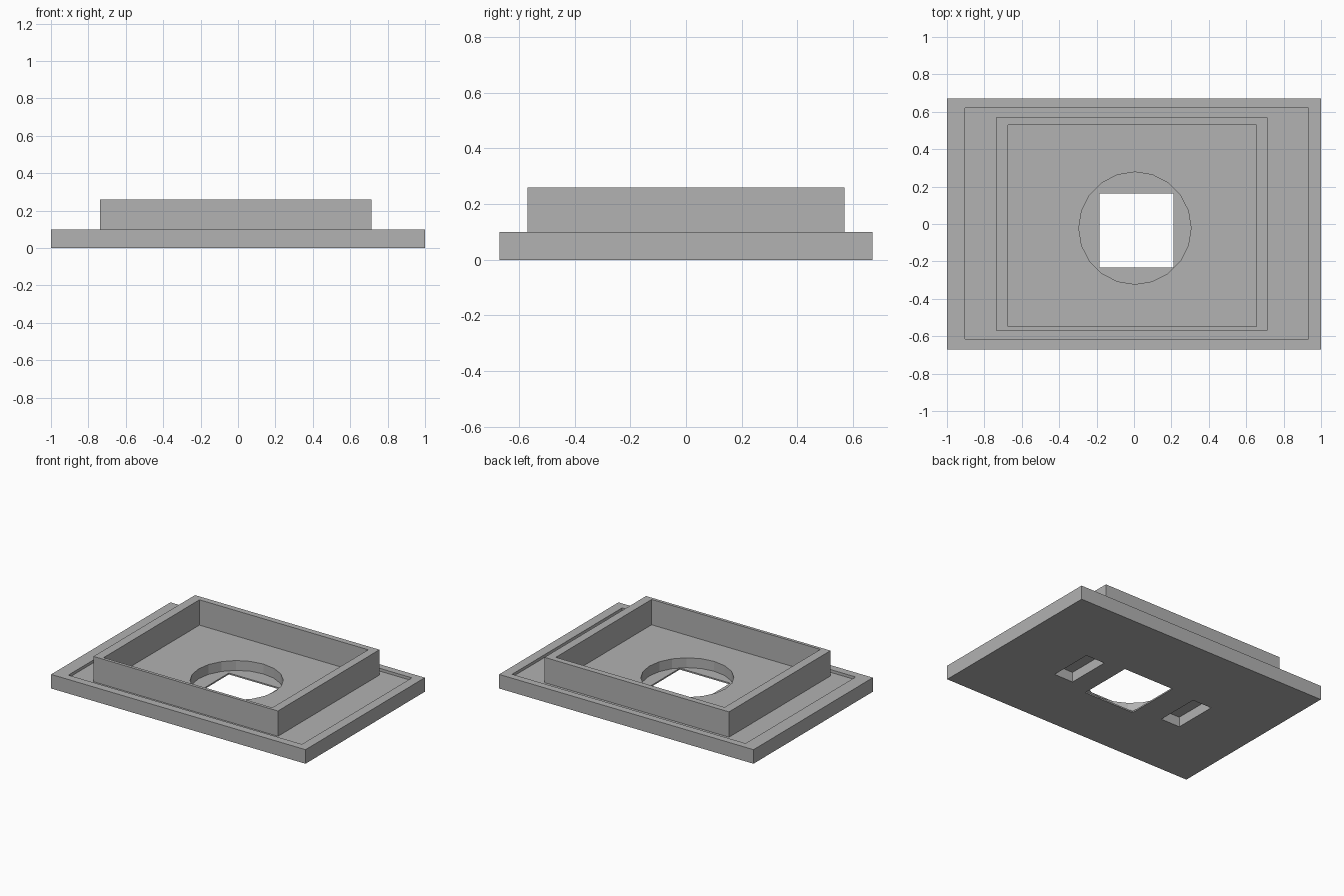
import bpy
import bmesh

default_cube = bpy.data.objects.get("Cube")
if default_cube:
    bpy.data.objects.remove(default_cube, do_unlink=True)

# Single grey material
grey = bpy.data.materials.new("plain_grey")
grey.use_nodes = True
colour = (0.445, 0.445, 0.445, 1)
grey.diffuse_color = colour
grey.node_tree.nodes["Principled BSDF"].inputs["Base Color"].default_value = colour


def finish(name, bm):
    mesh = bpy.data.meshes.new(name)
    bm.to_mesh(mesh)
    bm.free()
    mesh.materials.append(grey)
    obj = bpy.data.objects.new(name, mesh)
    bpy.context.collection.objects.link(obj)
    return obj


def box(name, x, y, z):
    """Box spanning the given (low, high) ranges."""
    bm = bmesh.new()
    bmesh.ops.create_cube(bm, size=1)
    for v in bm.verts:
        v.co = [r[0] if c < 0 else r[1] for c, r in zip(v.co, (x, y, z))]
    return finish(name, bm)


def disc(name, x, y, radius, z, sides):
    bm = bmesh.new()
    bmesh.ops.create_cone(bm, cap_ends=True, segments=sides, radius1=radius,
                          radius2=radius, depth=z[1] - z[0])
    bmesh.ops.translate(bm, verts=bm.verts, vec=(x, y, (z[0] + z[1]) / 2))
    return finish(name, bm)


def cut(target, cutter):
    """Subtract the cutter, bake the result and discard the cutter."""
    cutter.hide_render = True
    mod = target.modifiers.new("cut", "BOOLEAN")
    mod.operation = "DIFFERENCE"
    mod.solver = "EXACT"
    mod.object = cutter
    bpy.context.view_layer.objects.active = target
    bpy.ops.object.modifier_apply(modifier=mod.name)
    bpy.data.objects.remove(cutter, do_unlink=True)


FLOOR = 0.08   # level of the recessed top
SKIN = 0.01    # thin layer left under the round well

# Base plate with a shallow recess inside a raised lip
plate = box("base_plate", (-1, 1), (-0.67, 0.67), (0, 0.1))
cut(plate, box("recess_cutter", (-0.903, 0.933), (-0.615, 0.62), (FLOOR, 0.2)))

# Round well with a square through-hole in its bottom
cut(plate, disc("well_cutter", 0.005, -0.022, 0.3, (SKIN, 0.2), 20))
cut(plate, box("hole_cutter", (-0.185, 0.212), (-0.233, 0.162), (-0.1, 0.2)))

# Two blind slots in the underside
for x in ((-0.53, -0.38), (0.363, 0.512)):
    cut(plate, box("slot_cutter", x, (-0.18, 0.136), (-0.1, FLOOR - SKIN)))

# Upright rectangular wall standing on the recessed floor
wall = box("raised_wall", (-0.737, 0.713), (-0.57, 0.57), (FLOOR, 0.26))
cut(wall, box("pocket_cutter", (-0.673, 0.654), (-0.548, 0.528), (0, 0.4)))
